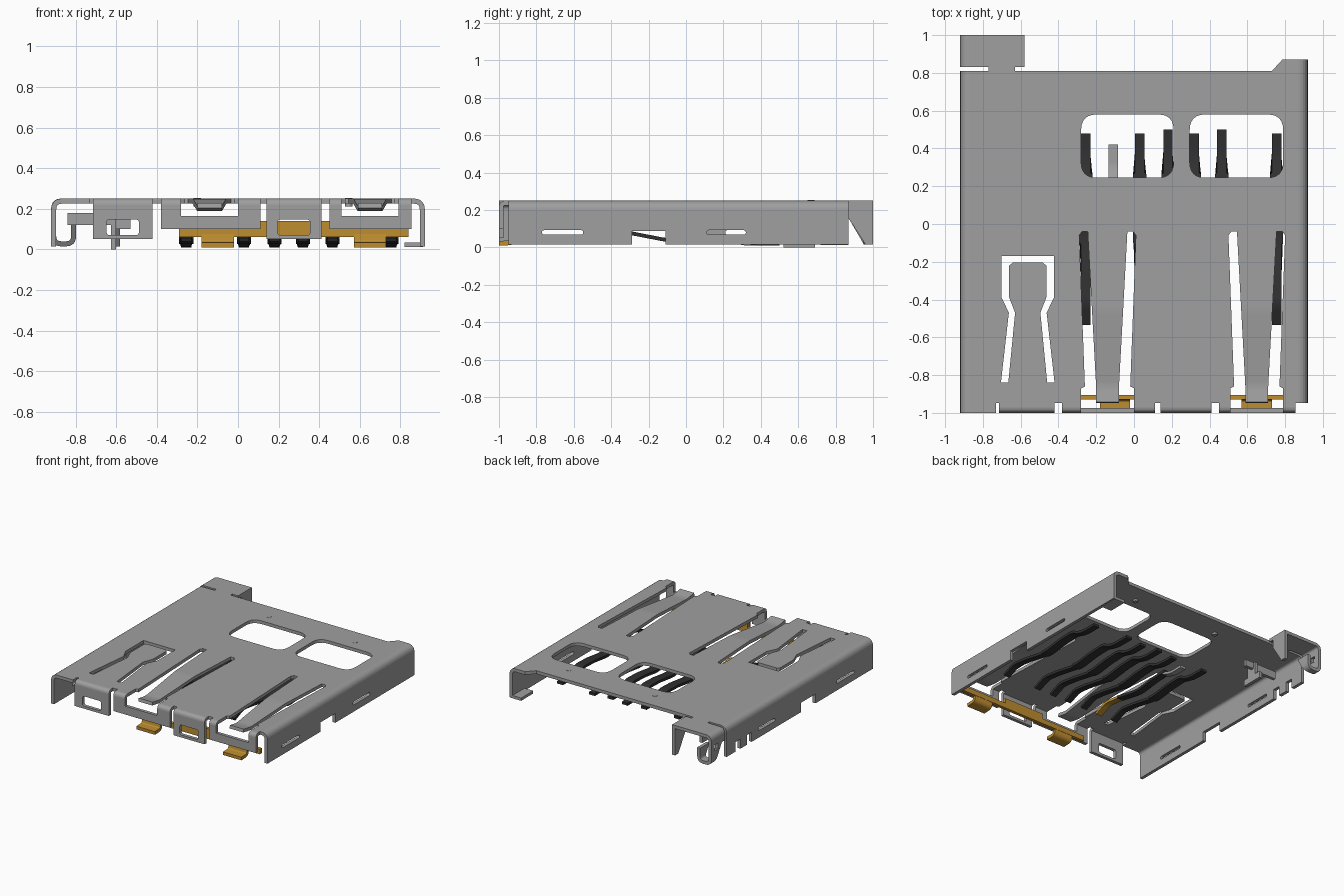
import bpy, bmesh
from mathutils import Vector

if "Cube" in bpy.data.objects:
    bpy.data.objects.remove(bpy.data.objects["Cube"])


def material(name, rgb):
    m = bpy.data.materials.new(name)
    m.use_nodes = True
    m.diffuse_color = (*rgb, 1)
    m.node_tree.nodes["Principled BSDF"].inputs["Base Color"].default_value = (*rgb, 1)
    return m


STEEL = material("steel grey", (0.35, 0.35, 0.35))
GOLD = material("gold", (0.52, 0.27, 0.03))
BLACK = material("black", (0.03, 0.03, 0.03))
AXES = {"x": lambda u, v, w: (w, u, v),
        "y": lambda u, v, w: (u, w, v),
        "z": lambda u, v, w: (u, v, w)}
T = 0.025            # sheet thickness
TOP = 0.25 - T / 2   # centre line of the top sheet


def prism(name, pts, axis, a, b, mat=STEEL):
    """Extrude a 2D outline along an axis from a to b."""
    bm = bmesh.new()
    f = AXES[axis]
    lo = [bm.verts.new(f(u, v, a)) for u, v in pts]
    hi = [bm.verts.new(f(u, v, b)) for u, v in pts]
    bm.faces.new(lo)
    bm.faces.new(hi[::-1])
    for i in range(len(pts)):
        j = (i + 1) % len(pts)
        bm.faces.new((lo[i], hi[i], hi[j], lo[j]))
    bmesh.ops.recalc_face_normals(bm, faces=bm.faces)
    me = bpy.data.meshes.new(name)
    bm.to_mesh(me)
    bm.free()
    me.materials.append(mat)
    ob = bpy.data.objects.new(name, me)
    bpy.context.scene.collection.objects.link(ob)
    return ob


def rounded(pts, r, closed=False, n=6):
    """Replace the corners of a path with curves."""
    out = []
    for i, p in enumerate(pts):
        p = Vector(p)
        if not closed and i in (0, len(pts) - 1):
            out.append(p)
            continue
        q, s = Vector(pts[i - 1]) - p, Vector(pts[(i + 1) % len(pts)]) - p
        k = min(r, q.length * 0.49, s.length * 0.49)
        a, b = p + q.normalized() * k, p + s.normalized() * k
        for j in range(n + 1):
            t = j / n
            out.append(a * (1 - t) ** 2 + p * (2 * t * (1 - t) * 0.9 + 0.2 * t * (1 - t) * 0.5)
                       + (a + b) * (0.05 * t * (1 - t)) + b * t ** 2)
    return out


def strip(name, path, r, axis, a, b, mat=STEEL, t=T):
    """Bent sheet: a path with thickness, extruded."""
    pts = rounded(path, r)
    left, right = [], []
    for i, p in enumerate(pts):
        d0 = (p - pts[max(i - 1, 0)]).normalized()
        d1 = (pts[min(i + 1, len(pts) - 1)] - p).normalized()
        d = (d0 + d1).normalized()
        n = Vector((-d.y, d.x)) * t / 2
        left.append(p + n)
        right.append(p - n)
    return prism(name, left + right[::-1], axis, a, b, mat)


def rect(u0, u1, v0, v1):
    return [(u0, v0), (u1, v0), (u1, v1), (u0, v1)]


def cut(ob, cutters):
    """Cut each (outline, axis, from, to) out of an object."""
    for pts, axis, a, b in cutters:
        c = prism("cutter", pts, axis, a, b)
        c.hide_render = True
        mod = ob.modifiers.new("cut", "BOOLEAN")
        mod.operation, mod.solver, mod.object = "DIFFERENCE", "EXACT", c
        dg = bpy.context.evaluated_depsgraph_get()
        me = bpy.data.meshes.new_from_object(ob.evaluated_get(dg))
        ob.modifiers.clear()
        ob.data = me
        bpy.data.objects.remove(c)


# Shell: top sheet with folded side walls
shell = strip("shell", [(-0.9075, 0.015), (-0.9075, TOP), (0.9075, TOP), (0.9075, 0.015)],
              0.04, "y", -1, 0.87)
Z = ("z", 0.2, 0.3)
LEFT, RIGHT = ("x", 0.85, 1), ("x", -1, -0.85)
cuts = [([(-1, 0.81), (0.73, 0.81), (0.785, 0.87), (0.785, 1), (-1, 1)], "z", -0.1, 0.4),
        (rect(-0.73, 1, -1.1, -0.948), "z", -0.1, 0.4)]
# Rounded windows
for x0, x1 in ((-0.28, 0.21), (0.295, 0.79)):
    cuts.append((rounded(rect(x0, x1, 0.245, 0.58), 0.08, True), *Z))
# Openings around the two spring tongues
SPRINGS = (-0.14, 0.65)
for c in SPRINGS:
    half = [(0.14, -1.1), (0.14, -0.87), (0.12, -0.86), (0.15, -0.06), (0.135, -0.04)]
    cuts.append(([(c + x, y) for x, y in half] + [(c - x, y) for x, y in half[::-1]], *Z))
# Slot around the latch tongue
outer = [(0.142, -0.84), (0.1, -0.47), (0.138, -0.39), (0.138, -0.17)]
inner = [(0.098, -0.39), (0.067, -0.47), (0.103, -0.84)]
c = -0.5625
cuts.append(([(c + x, y) for x, y in outer] + [(c - x, y) for x, y in outer[::-1]]
             + [(c - x, y) for x, y in inner[::-1]]
             + [(c - 0.098, -0.22), (c - 0.08, -0.205), (c + 0.08, -0.205), (c + 0.098, -0.22)]
             + [(c + x, y) for x, y in inner], *Z))
# Side wall slots and notches
for side, far in ((LEFT, 0.32), (RIGHT, 0.42)):
    cuts.append((rounded(rect(-0.77, -0.55, 0.068, 0.092), 0.012, True, 3), *side))
    cuts.append((rounded(rect(far - 0.21, far, 0.068, 0.092), 0.012, True, 3), *side))
    cuts.append((rect(-0.29, -0.11, -0.1, 0.088), *side))
cuts.append((rect(0.5, 0.56, -0.1, 0.09), *RIGHT))
cuts.append((rect(0.64, 0.7, -0.1, 0.09), *RIGHT))
cut(shell, cuts)

# Front flaps, folded down
for i, (x0, x1, zb) in enumerate(((-0.715, -0.42, 0.05), (-0.38, 0.11, 0.1),
                                  (0.14, 0.41, 0.05), (0.45, 0.855, 0.1))):
    flap = strip(f"front_flap_{i + 1}", [(-0.948, TOP), (-0.9875, TOP), (-0.9875, zb)],
                 0.03, "x", x0, x1)
    if zb < 0.1:
        m = (x0 + x1) / 2
        cut(flap, [(rounded(rect(m - 0.08, m + 0.08, 0.07, 0.147), 0.015, True, 3), "y", -1.1, -0.96)])
    else:
        m = SPRINGS[i // 2]
        cut(flap, [(rect(m - 0.14, m + 0.14, 0.165, 0.4), "y", -1.1, -0.9)])

# Tapered spring tongues, dipping toward the front
for i, c in enumerate(SPRINGS):
    ob = strip(f"spring_tongue_{i + 1}", [(-0.04, TOP), (-0.46, TOP), (-0.86, 0.2), (-0.945, 0.215)],
               0.03, "x", -1, 1)
    for v in ob.data.vertices:
        v.co.x = c + v.co.x * (0.105 + 0.045 * max(v.co.y + 0.04, -0.83) / 0.83)

# Pressed dimples
for i, x in enumerate((-0.2, 0.545)):
    prism(f"dimple_{i + 1}", rounded(rect(x - 0.018, x + 0.018, 0.65, 0.686), 0.018, True, 3),
          "z", 0.21, 0.252)

# Inward foot at the back left corner
prism("corner_foot", rect(0.82, 0.91, 0.72, 0.87), "z", 0.012, 0.034)

# Rear tab: neck, folded sheet and hanging panel
prism("tab_neck", rect(-0.77, -0.63, 0.8, 0.84), "z", 0.225, 0.25)
tab = strip("rear_tab", [(-0.58, TOP), (-0.9075, TOP), (-0.9075, 0.0275), (-0.81, 0.0275), (-0.81, 0.13)],
            0.035, "y", 0.83, 1)
cut(tab, [([(0.8, 0.155), (0.87, 0.155), (0.96, 0), (0.96, -0.1), (0.8, -0.1)], "x", -1, -0.5),
          (rect(0.92, 0.96, 0.12, 0.165), "x", -1, -0.86)])
prism("tab_panel", [(0.87, 0.23), (1, 0.23), (1, 0.015), (0.96, 0.015), (0.87, 0.155)],
      "x", -0.605, -0.58)

# Switch pieces beside the right wall
prism("switch_bar", rect(-0.84, -0.6, 0.12, 0.18), "y", 0.56, 0.585)
prism("switch_post", rect(0.52, 0.69, 0, 0.05), "x", -0.625, -0.6)
prism("switch_riser", rect(0.56, 0.64, 0.04, 0.15), "x", -0.625, -0.6)
prism("switch_step", rect(-0.61, -0.53, 0.1, 0.15), "y", 0.6, 0.625)

# Gold front bar with two feet
prism("front_bar", [(-0.29, 0.06), (0.84, 0.06), (0.84, 0.1), (0.45, 0.1), (0.45, 0.14),
                    (0.1, 0.14), (0.1, 0.1), (-0.29, 0.1)], "y", -0.93, -0.905, GOLD)
for i, x in enumerate((-0.1, 0.65)):
    strip(f"bar_foot_{i + 1}", [(-0.9175, 0.075), (-0.925, 0.025), (-1, 0.022)],
          0.02, "x", x - 0.08, x + 0.08, GOLD)

# Row of spring contacts
SPRING = [(0.31, 0.03), (0.24, 0.06), (0.1, 0.055), (-0.05, 0.035), (-0.11, 0.04),
          (-0.29, 0.075), (-0.42, 0.092), (-0.53, 0.048)]
for i, x in enumerate((-0.255, -0.11, 0.03, 0.18, 0.32, 0.465, 0.755)):
    end = 0.5 if i in (3, 5) else 0.48
    if i == 1:
        strip("switch_tail", [(0.42, 0.02), (0.3, 0.02), (0.22, 0.05)], 0.03, "x", x - 0.024, x + 0.024, t=0.02)
        strip("contact_middle", SPRING[1:6], 0.03, "x", x - 0.028, x + 0.028, BLACK, 0.02)
        strip("contact_tip", SPRING[5:], 0.03, "x", x - 0.025, x + 0.025, GOLD, 0.02)
        continue
    ob = strip(f"contact_{i + 1}", [(end, 0.02), (0.37, 0.02)] + SPRING, 0.03,
               "x", x - 0.025, x + 0.025, BLACK, 0.02)
    for v in ob.data.vertices:
        if -0.1 < v.co.y < 0.27:
            v.co.x = x + (v.co.x - x) * 1.4
